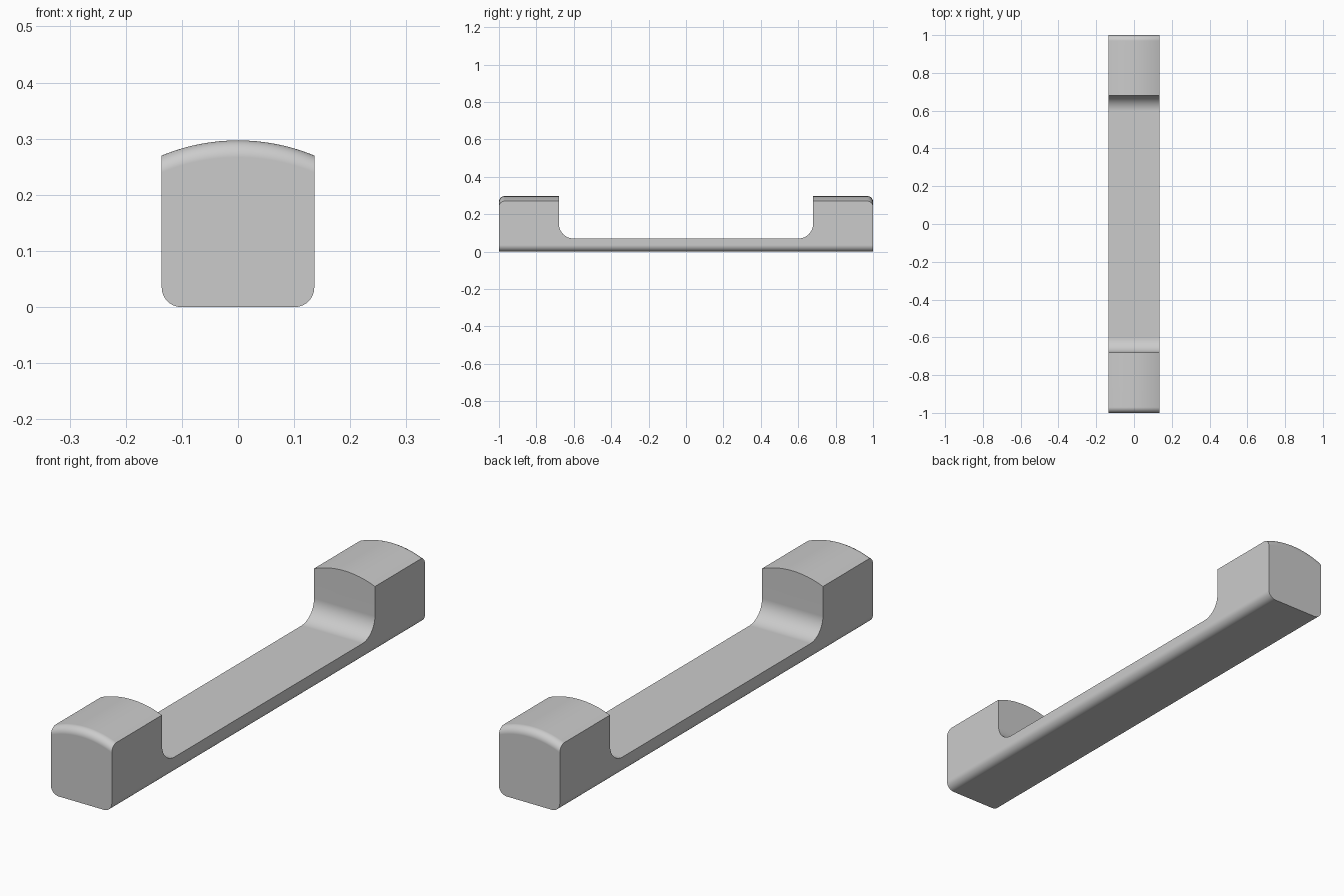
import bpy, bmesh
from math import sin, cos, pi, asin, radians

if "Cube" in bpy.data.objects:
    bpy.data.objects.remove(bpy.data.objects["Cube"])

HALF_W, HALF_L = 0.136, 1.0
TOP, SHOULDER = 0.297, 0.27           # crown and edge heights of the arched top
BOTTOM_R, END_R = 0.035, 0.03         # lower edge and end edge rounding
GAP, FLOOR, FILLET = 0.68, 0.07, 0.08 # recess half length, floor height, corner radius
SEG = 10

grey = bpy.data.materials.new("satin grey")
grey.use_nodes = True
grey.diffuse_color = (0.6, 0.6, 0.6, 1)
grey.node_tree.nodes["Principled BSDF"].inputs["Base Color"].default_value = (0.6, 0.6, 0.6, 1)


def loft(name, rings):
    """Skin a row of matching closed rings and cap both ends."""
    bm = bmesh.new()
    rows = [[bm.verts.new(p) for p in ring] for ring in rings]
    for a, b in zip(rows, rows[1:]):
        for i in range(len(a)):
            j = (i + 1) % len(a)
            bm.faces.new((a[i], a[j], b[j], b[i]))
    bm.faces.new(rows[0])
    bm.faces.new(rows[-1])
    bmesh.ops.recalc_face_normals(bm, faces=bm.faces)
    mesh = bpy.data.meshes.new(name)
    bm.to_mesh(mesh)
    bm.free()
    mesh.materials.append(grey)
    obj = bpy.data.objects.new(name, mesh)
    bpy.context.collection.objects.link(obj)
    return obj


def corner(cx, cz, r, start):
    """Quarter circle of points, counter-clockwise."""
    return [(cx + r * cos(start + pi / 2 * i / SEG), cz + r * sin(start + pi / 2 * i / SEG))
            for i in range(SEG + 1)]


# Bar section: rounded lower edges and an arched top
rise = TOP - SHOULDER
arch_r = (HALF_W ** 2 + rise ** 2) / (2 * rise)
half_angle = asin(HALF_W / arch_r)


def section(y, drop):
    pts = corner(-HALF_W + BOTTOM_R, BOTTOM_R, BOTTOM_R, pi)
    pts += corner(HALF_W - BOTTOM_R, BOTTOM_R, BOTTOM_R, 1.5 * pi)
    for i in range(25):
        a = half_angle * (1 - i / 12)
        pts.append((arch_r * sin(a), TOP - arch_r + arch_r * cos(a) - drop))
    return [(x, y, z) for x, z in pts]


# Bar lofted along its length, with the top edge rolled over at both ends
ends = [(HALF_L - END_R + END_R * sin(t), END_R * (1 - cos(t)))
        for t in (pi / 2 * i / SEG for i in range(SEG + 1))]
stations = [(-y, d) for y, d in reversed(ends)] + ends
bar = loft("handle_bar", [section(y, d) for y, d in stations])

# Recess with filleted lower corners, leaving a raised block at each end
recess = corner(-GAP + FILLET, FLOOR + FILLET, FILLET, pi)
recess += corner(GAP - FILLET, FLOOR + FILLET, FILLET, 1.5 * pi)
recess += [(GAP, 0.5), (-GAP, 0.5)]
cutter = loft("recess_cutter", [[(x, y, z) for y, z in recess] for x in (-0.3, 0.3)])
cutter.hide_render = True

bpy.context.view_layer.objects.active = bar
bar.select_set(True)
cut = bar.modifiers.new("recess", "BOOLEAN")
cut.operation = "DIFFERENCE"
cut.solver = "EXACT"
cut.object = cutter
bpy.ops.object.modifier_apply(modifier=cut.name)
bpy.data.objects.remove(cutter)

# Smooth curved surfaces, crisp edges elsewhere
bpy.ops.object.shade_smooth_by_angle(angle=radians(20))
weighted = bar.modifiers.new("clean shading", "WEIGHTED_NORMAL")
weighted.keep_sharp = True
